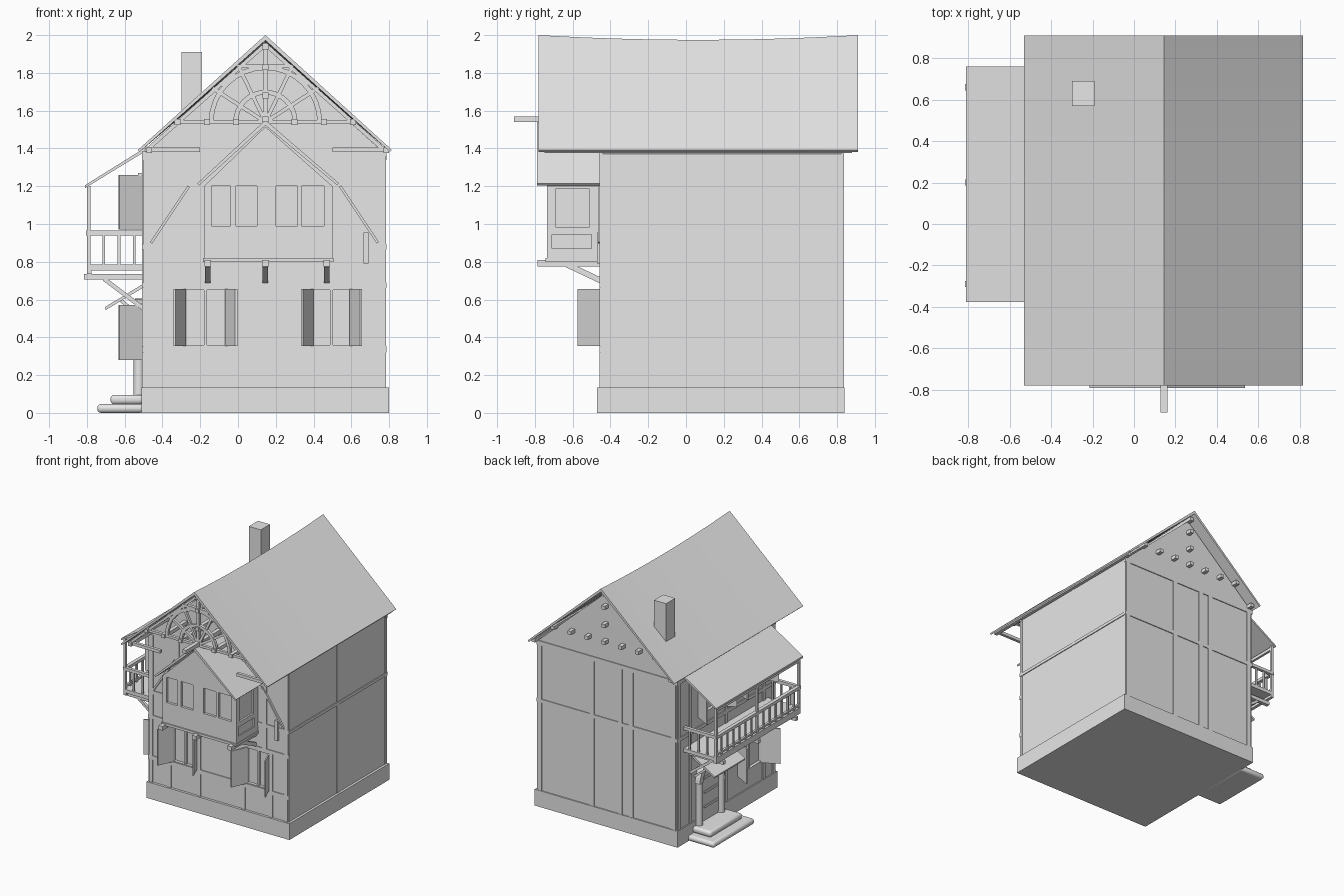
import bpy, bmesh, math
from mathutils import Vector, Matrix

cube = bpy.data.objects.get("Cube")
if cube:
    bpy.data.objects.remove(cube)

grey = bpy.data.materials.new("plain_grey")
grey.use_nodes = True
grey.diffuse_color = (0.8, 0.8, 0.8, 1)
grey.node_tree.nodes["Principled BSDF"].inputs["Base Color"].default_value = (0.8, 0.8, 0.8, 1)

parts = {}
MID = 0.145      # x of the ridge


def part(name):
    return parts.setdefault(name, bmesh.new())


def box(name, x0, x1, y0, y1, z0, z1):
    m = Matrix.LocRotScale(Vector((x0 + x1, y0 + y1, z0 + z1)) / 2, None,
                           Vector((x1 - x0, y1 - y0, z1 - z0)))
    bmesh.ops.create_cube(part(name), size=1, matrix=m)


def bar(name, p, q, w=0.02, d=0.02):
    p, q = Vector(p), Vector(q)
    rot = (q - p).to_track_quat('Z', 'Y')
    m = Matrix.LocRotScale((p + q) / 2, rot, Vector((w, d, (q - p).length)))
    bmesh.ops.create_cube(part(name), size=1, matrix=m)


def prism(name, profile, start, end, axis='y', steps=1):
    """Extrude a 2D profile: (x, z) along y, or (y, z) along x."""
    bm = part(name)
    put = (lambda a, b, t: (a, t, b)) if axis == 'y' else (lambda a, b, t: (t, a, b))
    rings = [[bm.verts.new(put(a, b, start + (end - start) * i / steps)) for a, b in profile]
             for i in range(steps + 1)]
    n = len(profile)
    faces = [bm.faces.new(rings[0]), bm.faces.new(rings[-1][::-1])]
    for r, s in zip(rings, rings[1:]):
        faces += [bm.faces.new((r[i], s[i], s[(i + 1) % n], r[(i + 1) % n])) for i in range(n)]
    bmesh.ops.recalc_face_normals(bm, faces=faces)


def arch(name, cx, cz, r, w, start, end, axis='y', n=16):
    ring = lambda rad, i: (cx + rad * math.cos(math.pi * i / n), cz + rad * math.sin(math.pi * i / n))
    prism(name, [ring(r, i) for i in range(n + 1)] + [ring(r - w, i) for i in range(n, -1, -1)],
          start, end, axis)


def gable_roof(name, left, right, eave, top, y0, y1, t=0.02, steps=1):
    prism(name, [(left, eave), (MID, top), (right, eave), (right - t / 2, eave - t / 2),
                 (MID, top - t * 1.4), (left + t / 2, eave - t / 2)], y0, y1, steps=steps)


# Base and main walls
box("stone_base", -0.51, 0.80, -0.47, 0.84, 0, 0.135)
prism("house_walls", [(-0.5, 0.12), (-0.5, 1.37), (MID, 1.94), (0.78, 1.37), (0.78, 0.12)], -0.45, 0.83)

# Main roof with a sagging ridge
gable_roof("main_roof", -0.53, 0.815, 1.392, 2.0, -0.78, 0.91, steps=16)
for v in part("main_roof").verts:
    u = (v.co.y - 0.065) / 0.845
    v.co.z -= 0.025 * (1 - u * u) * max(0, (v.co.z - 1.39) / 0.61)
box("chimney", -0.30, -0.19, 0.57, 0.69, 1.5, 1.91)

# Roof beams that run through and show at both gables
for i in range(-3, 4):
    x = MID + i * 0.155
    box("roof_beams", x - 0.016, x + 0.016, -0.75, 0.88, 1.525, 1.555)
for z in (1.68, 1.83, 1.94):
    box("roof_beams", MID - 0.016, MID + 0.016, -0.75, 0.88, z - 0.015, z + 0.015)
for x in (-0.47, 0.785):
    box("roof_beams", x - 0.015, x + 0.015, -0.75, 0.88, 1.375, 1.405)

# Front gable truss
T0, T1 = -0.735, -0.71
box("gable_truss", -0.34, 0.63, T0, T1, 1.53, 1.55)
box("gable_truss", -0.49, -0.2, T0, T1, 1.38, 1.405)
box("gable_truss", 0.5, 0.79, T0, T1, 1.38, 1.405)
box("gable_truss", MID - 0.012, MID + 0.012, T0, T1, 1.54, 1.96)
box("gable_truss", MID - 0.15, MID + 0.15, T0, T1, 1.825, 1.845)
for r in (0.17, 0.30):
    arch("gable_truss", MID, 1.54, r, 0.025, T0, T1)
for s in (-1, 1):
    y = (T0 + T1) / 2
    bar("gable_truss", (MID, y, 1.54), (MID + s * 0.28, y, 1.72))
    bar("gable_truss", (MID, y, 1.54), (MID + s * 0.14, y, 1.83))
    bar("gable_truss", (MID + s * 0.635, y, 1.385), (MID, y, 1.95))

# Half timbering, slightly proud of the walls
P = 0.007
for z0, z1 in ((0.32, 0.355), (0.66, 0.69), (0.865, 0.895), (1.36, 1.385)):
    box("front_timbers", -0.5 - P, 0.78 + P, -0.45 - P, -0.44, z0, z1)
for x in (-0.48, -0.24, MID, 0.56, 0.76):
    box("front_timbers", x - 0.02, x + 0.02, -0.45 - P, -0.44, 0.66, 1.37)
for x in (-0.48, -0.31, -0.04, 0.37, 0.62, 0.76):
    box("front_timbers", x - 0.016, x + 0.016, -0.45 - P, -0.44, 0.135, 0.67)
for x, s in ((-0.46, 1), (0.74, -1)):
    bar("front_timbers", (x, -0.45, 0.9), (x + s * 0.2, -0.45, 1.2), 0.03, 2 * P)
for z0, z1 in ((0.865, 0.895), (1.34, 1.375)):
    box("back_timbers", -0.5 - P, 0.78 + P, 0.82, 0.83 + P, z0, z1)
    box("right_timbers", -0.5 - P, -0.49, -0.45, 0.83, z0, z1)
box("left_timbers", 0.77, 0.78 + P, -0.45, 0.83, 0.865, 0.89)
for x in (-0.47, -0.08, 0.02, 0.28, 0.76):
    box("back_timbers", x - 0.02, x + 0.02, 0.82, 0.83 + P, 0.135, 1.37)
for y in (-0.43, -0.3, 0.19, 0.66, 0.81):
    box("right_timbers", -0.5 - P, -0.49, y - 0.016, y + 0.016, 0.135, 1.37)
for y in (-0.44, 0.19, 0.82):
    box("left_timbers", 0.77, 0.783, y - 0.012, y + 0.012, 0.135, 1.37)
box("wall_post", 0.665, 0.69, -0.47, -0.44, 0.79, 0.955)

# Front ground floor windows with open shutters
for a, b in ((-0.275, -0.07), (0.40, 0.59)):
    box("wall_cutter", a, b, -0.5, -0.425, 0.36, 0.65)
    box("window_bars", (a + b) / 2 - 0.008, (a + b) / 2 + 0.008, -0.445, -0.42, 0.35, 0.66)
    for x, s in ((a, -1), (b, 1)):
        prism("front_shutters", [(0.355, 0), (0.655, 0), (0.655, 1), (0.355, 1)], 0, 0.012, 'x')
        bm = part("front_shutters")
        bm.verts.ensure_lookup_table()
        for v in bm.verts[-8:]:
            z, t = v.co.y, v.co.z
            v.co = (x + s * (t * 0.055 + v.co.x), -0.45 - t * 0.125, z)

# Side windows and shutters, ground floor and balcony
for a, b, z in ((-0.27, 0.03, 0.28), (-0.25, 0.02, 0.97), (0.3, 0.55, 0.97)):
    box("wall_cutter", -0.55, -0.475, a, b, z + 0.01, z + 0.28)
    box("window_bars", -0.495, -0.47, (a + b) / 2 - 0.008, (a + b) / 2 + 0.008, z, z + 0.29)
    box("side_window_heads", -0.53, -0.49, a - 0.02, b + 0.02, z + 0.285, z + 0.3)
    for y, s in ((a, -1), (b, 1)):
        bar("side_shutters", (-0.5, y, z + 0.145), (-0.63, y + s * 0.07, z + 0.145), 0.012, 0.29)

# Bay room over the front
prism("bay_room", [(-0.18, 0.81), (-0.18, 1.2), (MID, 1.515), (0.5, 1.2), (0.5, 0.81)], -0.735, -0.44)
gable_roof("bay_roof", -0.215, 0.535, 1.215, 1.55, -0.79, -0.44)
box("bay_ridge_beam", MID - 0.016, MID + 0.016, -0.91, -0.45, 1.54, 1.57)
box("bay_floor", -0.185, 0.505, -0.745, -0.44, 0.80, 0.82)
for a, b in ((-0.14, -0.04), (-0.01, 0.10), (0.20, 0.315), (0.335, 0.455)):
    box("bay_cutter", a, b, -0.8, -0.715, 0.99, 1.2)
for x in (-0.18, 0.5):
    box("bay_cutter", x - 0.015, x + 0.015, -0.69, -0.51, 0.985, 1.185)
    box("bay_cutter", x - 0.01, x + 0.01, -0.71, -0.5, 0.87, 0.945)
for x in (-0.16, MID, 0.47):
    box("bay_supports", x - 0.018, x + 0.018, -0.785, -0.45, 0.775, 0.81)
    bar("bay_supports", (x, -0.63, 0.785), (x, -0.45, 0.7), 0.03, 0.03)

# Balcony
Y0, Y1 = -0.36, 0.745
box("balcony_floor", -0.80, -0.49, Y0, Y1, 0.755, 0.785)
box("balcony_beams", -0.80, -0.775, Y0, Y1, 0.735, 0.76)
for y in (-0.29, 0.2, 0.66):
    box("balcony_beams", -0.815, -0.49, y - 0.015, y + 0.015, 0.705, 0.735)
    bar("balcony_beams", (-0.71, y, 0.71), (-0.49, y, 0.545), 0.022, 0.022)
for y in (Y0 + 0.01, 0.2, Y1 - 0.01):
    box("balcony_posts", -0.80, -0.78, y - 0.01, y + 0.01, 0.78, 1.2)
box("balcony_posts", -0.80, -0.78, Y0, Y1, 1.165, 1.19)
box("balcony_rails", -0.805, -0.775, Y0, Y1, 0.94, 0.965)
box("balcony_rails", -0.80, -0.78, Y0, Y1, 0.80, 0.815)
for y in (Y0 + 0.01, Y1 - 0.01):
    box("balcony_rails", -0.80, -0.49, y - 0.013, y + 0.013, 0.94, 0.965)
    for x in (-0.71, -0.63, -0.55):
        box("balcony_balusters", x - 0.007, x + 0.007, y - 0.007, y + 0.007, 0.78, 0.95)
for i in range(1, 14):
    y = Y0 + (Y1 - Y0) * i / 14
    box("balcony_balusters", -0.797, -0.783, y - 0.007, y + 0.007, 0.78, 0.95)
prism("balcony_roof", [(-0.81, 1.19), (-0.81, 1.205), (-0.49, 1.405), (-0.49, 1.385)], -0.375, 0.76)

# Side entrance: steps, arched frame, door and canopy
DY = 0.43
box("entrance_steps", -0.745, -0.5, 0.16, 0.70, 0, 0.047)
box("entrance_steps", -0.675, -0.5, 0.22, 0.64, 0.045, 0.096)
box("door_leaf", -0.515, -0.49, DY - 0.13, DY + 0.13, 0.095, 0.44)
prism("door_leaf", [(DY + 0.13 * math.cos(math.pi * i / 16), 0.44 + 0.13 * math.sin(math.pi * i / 16))
                    for i in range(17)], -0.515, -0.49, 'x')
arch("door_arch", DY, 0.44, 0.165, 0.045, -0.545, -0.49, 'x')
for s in (-1, 1):
    m = Matrix.Translation((-0.525, DY + s * 0.143, 0.265))
    bmesh.ops.create_cone(part("door_pillars"), cap_ends=True, segments=16, radius1=0.028,
                          radius2=0.026, depth=0.35, matrix=m)
    bar("door_canopy_braces", (-0.5, DY + s * 0.17, 0.5), (-0.62, DY + s * 0.17, 0.595), 0.018, 0.018)
for z in (0.2, 0.32, 0.44):
    box("door_straps", -0.521, -0.51, DY - 0.11, DY + 0.07, z, z + 0.02)
prism("door_canopy", [(-0.70, 0.545), (-0.705, 0.56), (-0.49, 0.69), (-0.49, 0.67)], DY - 0.2, DY + 0.2)

# Turn every part into an object
objs = {}
for name, bm in parts.items():
    me = bpy.data.meshes.new(name)
    bm.to_mesh(me)
    bm.free()
    me.materials.append(grey)
    objs[name] = ob = bpy.data.objects.new(name, me)
    bpy.context.collection.objects.link(ob)

# Cut window recesses
for name, cutter in (("house_walls", "wall_cutter"), ("bay_room", "bay_cutter")):
    mod = objs[name].modifiers.new("recesses", 'BOOLEAN')
    mod.operation, mod.object = 'DIFFERENCE', objs[cutter]
    objs[cutter].hide_render = True
    objs[cutter].hide_viewport = True

# Rounded steps and smooth curved parts
bevel = objs["entrance_steps"].modifiers.new("rounding", 'BEVEL')
bevel.width, bevel.segments = 0.02, 3
bpy.ops.object.select_all(action='DESELECT')
for name in ("main_roof", "door_pillars", "door_arch", "entrance_steps"):
    objs[name].select_set(True)
    bpy.context.view_layer.objects.active = objs[name]
bpy.ops.object.shade_smooth_by_angle(angle=math.radians(35))
